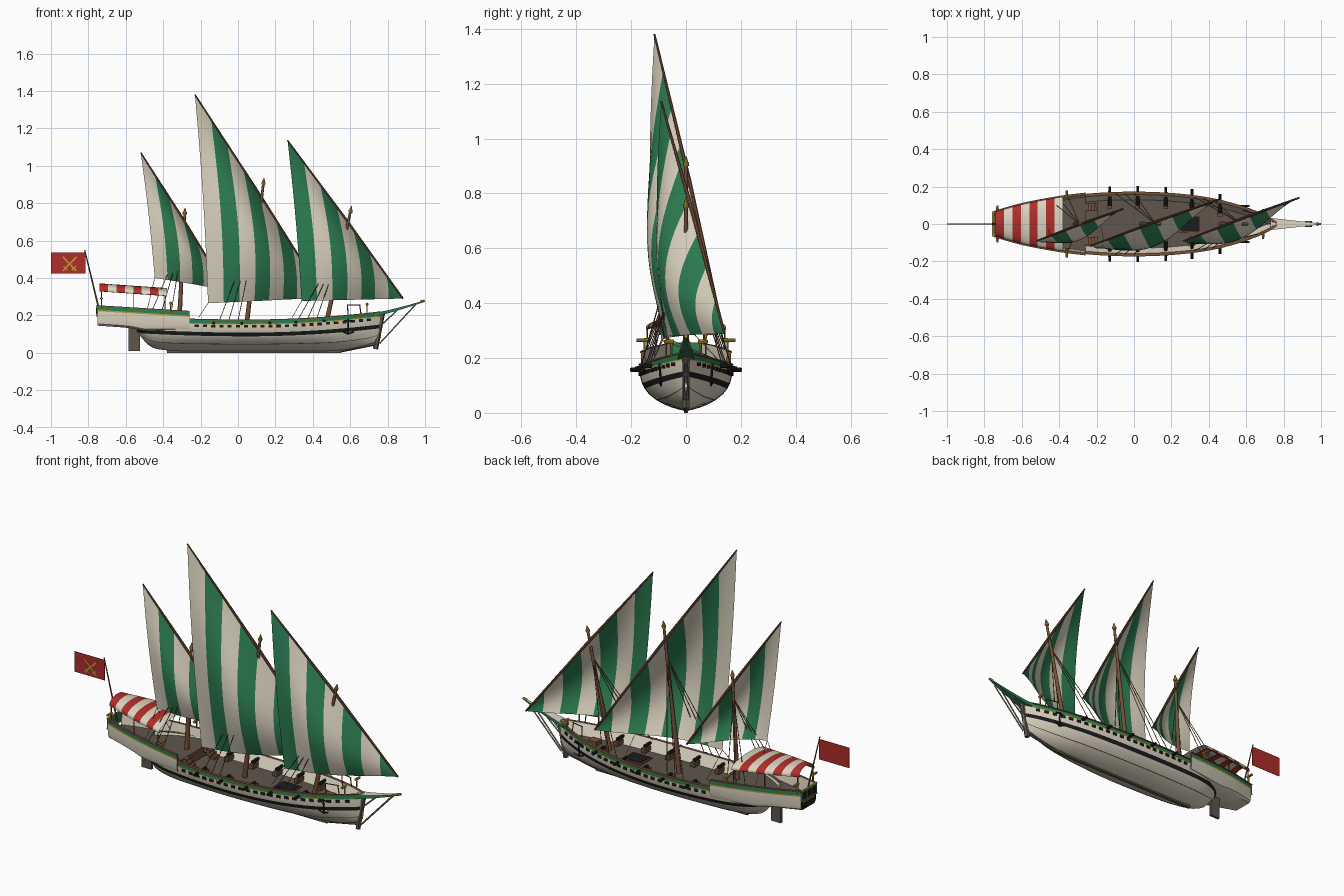
import bpy, bmesh, math
from mathutils import Vector, Matrix

if "Cube" in bpy.data.objects:
    bpy.data.objects.remove(bpy.data.objects["Cube"])

COLOURS = {"cream": (.72, .66, .53), "green": (.026, .21, .085), "red": (.43, .027, .022),
           "wood": (.18, .08, .04), "deck_grey": (.115, .092, .072), "black": (.012, .012, .014),
           "gold": (.52, .32, .03), "rope": (.32, .28, .22)}
MATS = {}
for name, rgb in COLOURS.items():
    m = bpy.data.materials.new(name)
    m.use_nodes = True
    m.diffuse_color = (*rgb, 1)
    m.node_tree.nodes["Principled BSDF"].inputs["Base Color"].default_value = (*rgb, 1)
    MATS[name] = m
ORDER = list(COLOURS)


def finish(name, bm, mat=None, smooth=True, mirror=False):
    me = bpy.data.meshes.new(name)
    bm.to_mesh(me)
    bm.free()
    for key in ([mat] if mat else ORDER):
        me.materials.append(MATS[key])
    ob = bpy.data.objects.new(name, me)
    bpy.context.collection.objects.link(ob)
    if smooth:
        bpy.ops.object.select_all(action="DESELECT")
        ob.select_set(True)
        bpy.context.view_layer.objects.active = ob
        bpy.ops.object.shade_smooth_by_angle(angle=math.radians(35))
    if mirror:
        mod = ob.modifiers.new("mirror", "MIRROR")
        mod.use_axis = (False, True, False)
        mod.merge_threshold = .0005
    return ob


def sheet(name, columns, colour, mirror=False, caps=None):
    """Skin a list of point columns; colour(col, row) names each face's material."""
    bm = bmesh.new()
    vs = [[bm.verts.new(p) for p in col] for col in columns]
    for i in range(len(vs) - 1):
        for j in range(len(vs[0]) - 1):
            f = bm.faces.new((vs[i][j], vs[i + 1][j], vs[i + 1][j + 1], vs[i][j + 1]))
            f.material_index = ORDER.index(colour(i, j))
    if caps:
        for col, key in zip((vs[0], vs[-1]), caps):
            bm.faces.new(col).material_index = ORDER.index(key)
    bmesh.ops.recalc_face_normals(bm, faces=bm.faces)
    return finish(name, bm, mirror=mirror)


def rods(name, mat, items, sides=8):
    """Tapered rods, each (start, end, start radius, end radius)."""
    bm = bmesh.new()
    for p, q, r, s in items:
        p, q = Vector(p), Vector(q)
        turn = (q - p).to_track_quat("Z", "Y").to_matrix().to_4x4()
        bmesh.ops.create_cone(bm, cap_ends=True, segments=sides, radius1=r, radius2=s,
                              depth=(q - p).length, matrix=Matrix.Translation((p + q) / 2) @ turn)
    return finish(name, bm, mat)


def boxes(name, mat, items):
    """Boxes, each (centre, size, turn about z)."""
    bm = bmesh.new()
    for c, size, turn in items:
        bmesh.ops.create_cube(bm, size=1, matrix=Matrix.Translation(c)
                              @ Matrix.Rotation(turn, 4, "Z") @ Matrix.Diagonal((*size, 1)))
    return finish(name, bm, mat, smooth=False)


def spline(pts, x):
    """Smooth curve through (x, value) points."""
    i = max(k for k in range(len(pts) - 1) if k == 0 or pts[k][0] <= x)
    slope = lambda a, b: (pts[b][1] - pts[a][1]) / (pts[b][0] - pts[a][0])
    n, (x0, a), (x1, b) = len(pts) - 1, pts[i], pts[i + 1]
    h, t = x1 - x0, (x - x0) / (x1 - x0)
    d0, d1 = slope(max(i - 1, 0), i + 1) * h, slope(i, min(i + 2, n)) * h
    return a + d0 * t + (3 * (b - a) - 2 * d0 - d1) * t ** 2 + (2 * (a - b) + d0 + d1) * t ** 3


def mix(a, b, t):
    return a + (b - a) * t


def span(a, b, n):
    return [mix(a, b, k / n) for k in range(n + 1)]


# Hull lines
BEAM = [(-.54, .06), (-.47, .105), (-.38, .14), (-.2, .162), (0, .169), (.2, .162), (.4, .138),
        (.55, .102), (.66, .063), (.73, .03), (.765, .008)]
KEEL = [(-.54, .11), (-.47, .035), (-.38, .013), (-.2, .008), (.4, .008), (.55, .012),
        (.66, .03), (.73, .05), (.765, .08)]


def sheer(x):
    return .042 * ((x - .05) / .7) ** 2 if x > .05 else .015 * ((x - .05) / .55) ** 2


def hull_y(x, z):
    low = spline(KEEL, x)
    t = min(max((z - low) / (.175 + sheer(x) - low), 0), 1)
    return spline(BEAM, x) * (1 - (1 - t) ** 3) ** .75


def hull_section(x):
    s, low, b = sheer(x), spline(KEEL, x), spline(BEAM, x)
    wale = max(.088 + s, low + .004)
    zs = [mix(low, wale, f) for f in (0, .06, .16, .3, .46, .5, .75, 1)]
    zs += [wale + d for d in (.02, .044, .062, .067, .084)]
    inner, floor = max(b - .012, 0), max(b - .04, 0)
    return [(x, hull_y(x, z), z) for z in zs] + [
        (x, b + .004, zs[-1]), (x, b + .004, zs[-1] + .006), (x, inner, zs[-1] + .006),
        (x, floor, .12 + s), (x, 0, .12 + s)]


HULL_ROWS = (["cream"] * 4 + ["deck_grey"] + ["cream"] * 2 + ["black"] + ["cream"] * 2
             + ["gold", "green"] + ["wood"] * 3 + ["cream", "deck_grey"])
sheet("hull", [hull_section(x) for x in span(-.54, .765, 64)], lambda i, j: HULL_ROWS[j],
      True, ("cream", "cream"))

# Raised stern
POOP = [(-.75, .066), (-.6, .108), (-.4, .146), (-.26, .164)]
POOP_LOW = [(-.75, .145), (-.58, .132), (-.5, .118), (-.26, .118)]


def poop_top(x):
    return .224 + .03 * (-.26 - x) / .49


def poop_section(x):
    w, low, top = spline(POOP, x), spline(POOP_LOW, x), poop_top(x)
    return [(x, y, z) for y, z in (
        (0, low), (w * .8, low), (w * .95, low + .01), (w, low + .03), (w, top - .032), (w, top - .025),
        (w, top - .005), (w + .004, top - .005), (w + .004, top), (w - .01, top),
        (w - .02, .18), (0, .18))]


POOP_ROWS = ["cream"] * 4 + ["gold", "green"] + ["wood"] * 3 + ["cream", "deck_grey"]
sheet("stern_castle", [poop_section(x) for x in span(-.75, -.26, 16)], lambda i, j: POOP_ROWS[j],
      True, ("black", "wood"))
boxes("transom_panel", "green", [((-.752, 0, .225), (.008, .134, .06), 0)])
boxes("transom_trim", "gold", [((-.754, 0, z), (.009, .136, .005), 0) for z in (.196, .254)])
boxes("transom_windows", "black", [((-.755, y, .225), (.009, .024, .036), 0) for y in (-.04, 0, .04)])

# Keel, stem and rudder
boxes("keel", "deck_grey", [((.085, 0, .008), (.93, .016, .016), 0)])
rods("stem", "deck_grey", [((.735, 0, .02), (.772, 0, .21), .014, .014),
                           ((.55, 0, .012), (.742, 0, .05), .01, .01)], 6)
boxes("rudder", "deck_grey", [((-.555, 0, .075), (.06, .014, .13), 0)])


# Beak at the bow
def beak_section(x):
    t = (x - .73) / .26
    w, top, deep = mix(.032, .004, t), mix(.214, .278, t ** 1.2), mix(.02, .008, t)
    return [(x, 0, top - deep), (x, w, top - deep), (x, w, top), (x, 0, top)]


sheet("beak", [beak_section(x) for x in span(.73, .99, 8)],
      lambda i, j: "cream" if j == 2 else "green", True, ("green", "green"))
rods("beak_tip", "gold", [((.975, 0, .272), (.998, 0, .279), .008, .006)])
rods("beak_stays", "rope", [((x, y, z), (.758, y * .5, low), .004, .004) for y in (-.012, .012)
                            for x, z, low in ((.86, .235, .14), (.95, .258, .05))], 5)

# Gun ports, cannons and anchors
ports, barrels, carriages, anchors = [], [], [], []
for side in (-1, 1):
    for x in span(-.22, .7, 21):
        z = .141 + sheer(x)
        turn = math.atan2(hull_y(x + .01, z) - hull_y(x - .01, z), .02)
        ports.append(((x, side * hull_y(x, z), z), (.022, .009, .014), side * turn))
    for x in (-.13, .02, .17, .31, .46):
        y, z = spline(BEAM, x), .157 + sheer(x)
        barrels.append(((x, side * (y - .07), z), (x, side * (y + .035), z), .01, .007))
        carriages.append(((x, side * (y - .06), z - .02), (.026, .05, .024), 0))
    y = hull_y(.59, .14) + .01
    anchors += [((.59, side * y, .18), (.59, side * (y - .006), .1), .004, .004),
                ((.56, side * y, .113), (.59, side * (y - .006), .1), .003, .004),
                ((.62, side * y, .113), (.59, side * (y - .006), .1), .003, .004),
                ((.565, side * y, .172), (.615, side * y, .172), .004, .004)]
boxes("gun_ports", "black", ports)
rods("cannons", "black", barrels)
boxes("gun_carriages", "wood", carriages)
rods("anchors", "black", anchors, 6)

# Deck fittings
boxes("hatch", "black", [((.3, 0, .128), (.1, .08, .016), 0)])
boxes("hatch_coaming", "wood", [((.3, 0, .127), (.115, .095, .012), 0)])
boxes("stern_steps", "wood", [((-.25 + .016 * k, y, .165 - .014 * k), (.018, .04, .03), 0)
                              for k in range(4) for y in (-.09, .09)])
boxes("bow_bench", "wood", [((.56, 0, .15), (.05, .05, .03), 0)])
rods("bow_rails", "wood", [seg for y in (-.055, .055) for seg in (
    ((.59, y * 1.3, .18), (.585, y * 1.3, .258), .003, .003), ((.66, y, .19), (.65, y, .258), .003, .003),
    ((.585, y * 1.3, .256), (.655, y, .256), .003, .003))], 6)

# Swivel guns on posts
spots = [(x, side * y, z) for side in (-1, 1) for x, y, z in
         ((-.36, .152, .265), (-.73, .072, .29), (.69, .052, .26))]
rods("swivel_guns", "gold", [((x, y * .85, z), (x, y + math.copysign(.028, y), z), .008, .006)
                             for x, y, z in spots])
rods("swivel_posts", "gold", [((x, y, z - .05), (x, y, z), .003, .004) for x, y, z in spots], 6)


# Striped awning
def awning_column(x):
    t = (x + .74) / .36
    w, low = spline(POOP, x) - .003, mix(.337, .312, t)
    return [(x, w, low - .008)] + [(x, w * math.cos(a), low + .034 * math.sin(a))
                                   for a in span(0, math.pi / 2, 8)]


sheet("awning", [awning_column(x) for x in span(-.74, -.38, 16)],
      lambda i, j: "cream" if i // 2 % 2 else "red", True)
frame = []
for side in (-1, 1):
    for x, z in ((-.73, .335), (-.56, .324), (-.39, .312)):
        y = side * (spline(POOP, x) - .006)
        frame.append(((x, y, .19), (x, y, z), .003, .003))
    frame.append(((-.74, side * .063, .331), (-.38, side * .143, .306), .003, .003))
rods("awning_frame", "wood", frame, 6)

# Flag on a raked staff, with two crossed bars painted on its front
rods("flag_staff", "wood", [((-.74, 0, .22), (-.82, 0, .55), .005, .003)], 6)
boxes("flag", "red", [((-.908, 0, .48), (.184, .003, .112), 0)])
for lean in (-.8, math.pi + .8):
    bar = boxes("flag_bar", "gold", [((0, 0, 0), (.105, .004, .009), 0), ((.032, 0, 0), (.008, .004, .03), 0)])
    bar.matrix_world = Matrix.Translation((-.9, -.002, .475)) @ Matrix.Rotation(-lean, 4, "Y")

# Masts, yards and sails: mast foot, mast top, yard peak, yard tack, sail clew, stripes
RIGS = {
    "main": ((.04, 0, .1), (.135, 0, .9), (-.23, -.115, 1.38), (.465, .135, .295), (-.16, -.09, .265), 8, "cream"),
    "fore": ((.46, 0, .1), (.6, 0, .75), (.265, -.09, 1.135), (.882, .14, .29), (.34, -.08, .277), 7, "green"),
    "mizzen": ((-.315, 0, .15), (-.285, 0, .74), (-.52, -.09, 1.07), (-.06, .08, .335), (-.445, -.075, .4), 6, "cream")}
for rig, (foot, top, peak, tack, clew, count, first) in RIGS.items():
    foot, top, peak, tack, clew = map(Vector, (foot, top, peak, tack, clew))
    rods(rig + "_mast", "wood", [(foot, top, .013, .007)], 12)
    tip = (top - foot).normalized()
    rods(rig + "_finial", "gold", [(top, top + tip * .012, .011, .011), (top + tip * .012, top + tip * .035, .009, .002)])
    mid = mix(peak, tack, .5) + Vector((.003, .004, 0))
    rods(rig + "_yard", "wood", [(mid, peak, .008, .004), (mid, tack, .008, .005)])
    columns = []
    for u in span(0, 1, count * 3):
        low, high = mix(clew, tack, min(u, .99)), mix(peak, tack, min(u, .99))
        size = (high - low).length
        belly = .17 * size * math.sin(math.pi * u ** 1.2)
        columns.append([mix(low, high, v) + Vector((.3, -1, 0)) * (
            belly * math.sin(math.pi * (.15 + .85 * v)) + .025 * size * math.sin(math.pi * v))
                        for v in span(0, 1, 14)])
    other = "green" if first == "cream" else "cream"
    sheet(rig + "_sail", columns, lambda i, j: other if i // 3 % 2 else first)
    # Rigging lines
    shrouds, high = [], mix(foot, top, .8)
    for side in (-1, 1):
        for back in (.14, .09, .04):
            x = foot.x - back
            y = spline(POOP, x) if x < -.26 else spline(BEAM, x)
            z = poop_top(x) if x < -.26 else .17 + sheer(x)
            shrouds.append(((x, side * (y - .004), z), high, .002, .002))
    rods(rig + "_shrouds", "wood", shrouds, 5)
    rods(rig + "_sheets", "rope", [(clew, (clew.x - .05, side * .12, .19), .0015, .0015) for side in (-1, 1)], 5)
